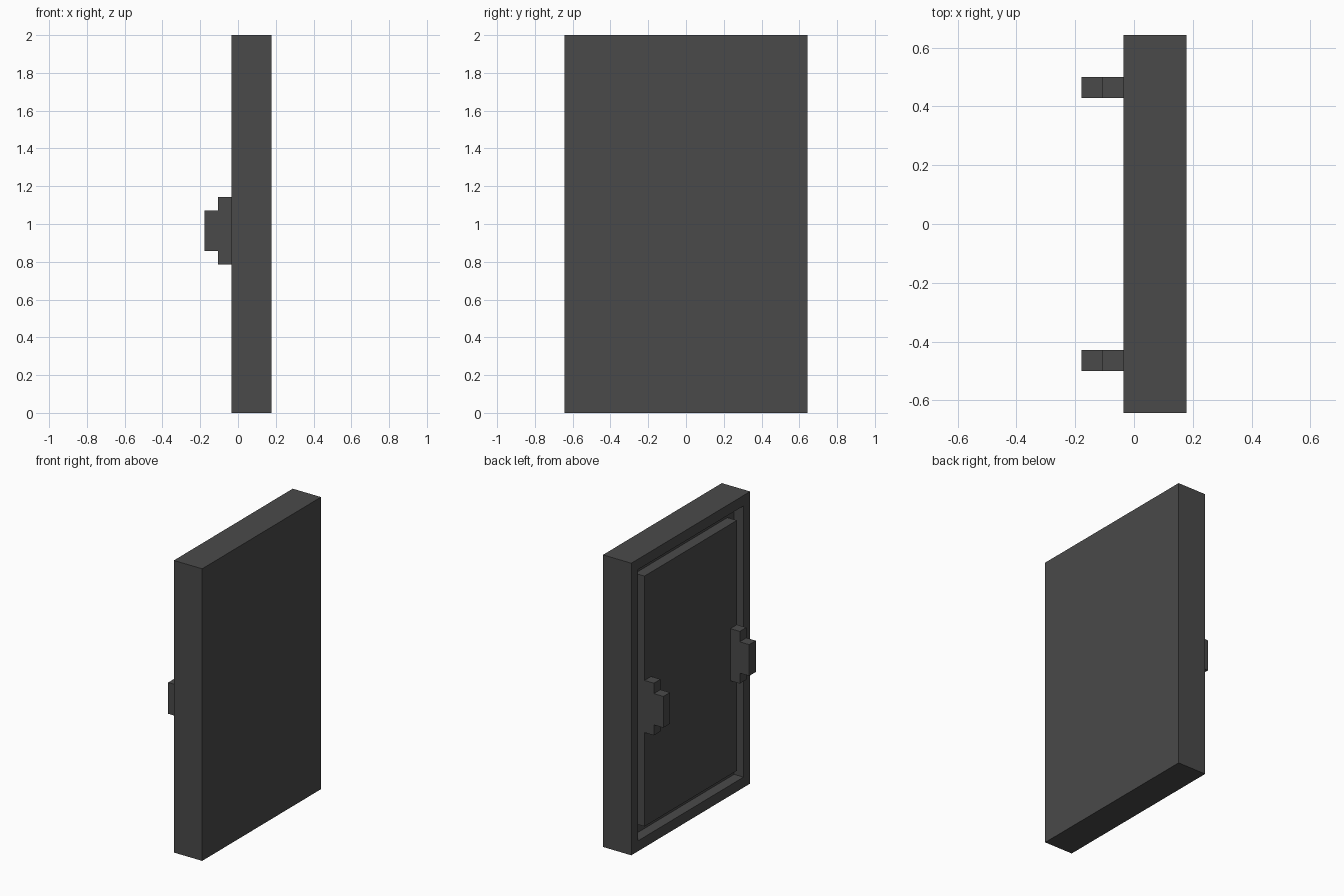
import bpy, bmesh
from mathutils import Matrix, Vector

if "Cube" in bpy.data.objects:
    bpy.data.objects.remove(bpy.data.objects["Cube"], do_unlink=True)

U = 1 / 14        # module: every dimension is a multiple of this
FACE_X = -0.5 * U  # plane of the frame and panel on the handle side

grey = bpy.data.materials.new("dark grey")
grey.use_nodes = True
colour = (0.068, 0.068, 0.068, 1)
grey.diffuse_color = colour
grey.node_tree.nodes["Principled BSDF"].inputs["Base Color"].default_value = colour


def add_object(name, bm):
    bmesh.ops.recalc_face_normals(bm, faces=bm.faces)
    mesh = bpy.data.meshes.new(name)
    bm.to_mesh(mesh)
    bm.free()
    mesh.materials.append(grey)
    obj = bpy.data.objects.new(name, mesh)
    bpy.context.collection.objects.link(obj)
    return obj


def inset(bm, face, width):
    bmesh.ops.inset_individual(bm, faces=[face], thickness=width, use_even_offset=True)
    return face


def push(bm, face, dx):
    face = bmesh.ops.extrude_discrete_faces(bm, faces=[face])["faces"][0]
    bmesh.ops.translate(bm, verts=face.verts, vec=(dx, 0, 0))
    return face


# Door slab: rim, sunken groove, and a centre panel level with the rim
bm = bmesh.new()
bmesh.ops.create_cube(bm, size=1, matrix=Matrix.Translation((U, 0, 14 * U))
                      @ Matrix.Diagonal((3 * U, 18 * U, 28 * U, 1)))
bm.normal_update()
face = min(bm.faces, key=lambda f: f.calc_center_median().x)
face = inset(bm, face, U)
face = push(bm, face, U)
face = inset(bm, face, U)
face = push(bm, face, -U)
add_object("door_slab", bm)

# Stepped handles: (distance out from the panel, height) in modules
PROFILE = [(0, 11), (1, 11), (1, 12), (2, 12), (2, 15), (1, 15), (1, 16), (0, 16)]


def add_handle(name, y):
    bm = bmesh.new()
    verts = [bm.verts.new((FACE_X - d * U, y, z * U)) for d, z in PROFILE]
    face = bm.faces.new(verts)
    ext = bmesh.ops.extrude_face_region(bm, geom=[face], use_keep_orig=True)["geom"]
    moved = [v for v in ext if isinstance(v, bmesh.types.BMVert)]
    bmesh.ops.translate(bm, verts=moved, vec=Vector((0, U, 0)))
    add_object(name, bm)


add_handle("front_handle", -7 * U)
add_handle("back_handle", 6 * U)
